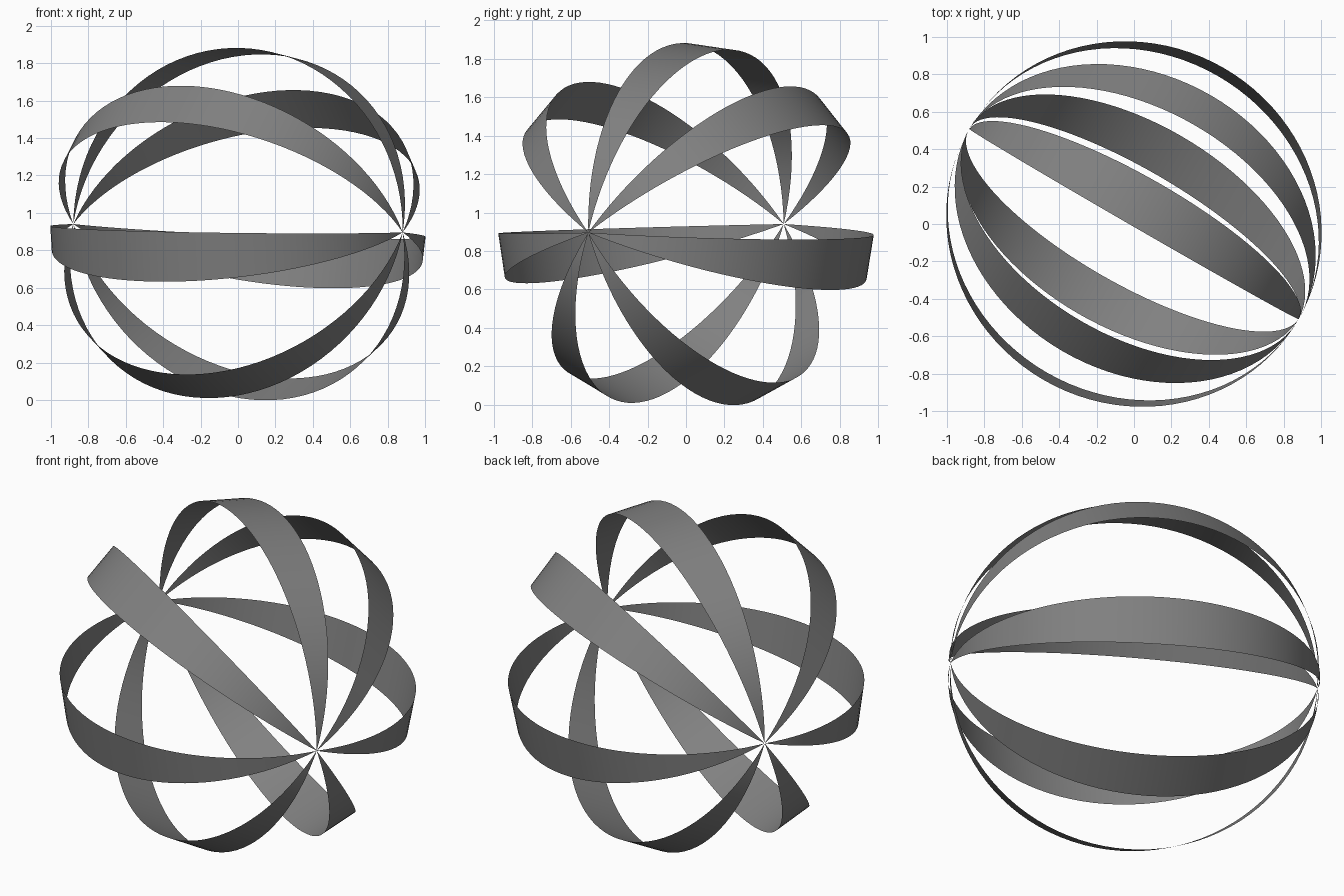
import bpy
from math import sin, cos, pi, radians
from mathutils import Vector

if "Cube" in bpy.data.objects:
    bpy.data.objects.remove(bpy.data.objects["Cube"])

HALF_LENGTH = 1.017    # centre to pole
RADIUS = 0.964         # centre to ribbon middle
CENTRE = Vector((0, 0, 0.918))
WIDTH = 16.2           # ribbon width in degrees
SPACING = 53.2         # from one ribbon to the next
FIRST = 82.7           # middle of the top ribbon
RINGS = 48

# Frame of the ball: long axis almost level, turned 30 degrees
axis = Vector((cos(radians(-30)), sin(radians(-30)), -0.022)).normalized()
side = Vector((0.5, 0.866, 0)).normalized()
up = axis.cross(side).normalized()

# Dark grey
dark = bpy.data.materials.new("dark_grey")
dark.diffuse_color = (0.22, 0.22, 0.22, 1)
dark.use_nodes = True
dark.node_tree.nodes["Principled BSDF"].inputs["Base Color"].default_value = dark.diffuse_color


def point(ring, degrees):
    t, p = pi * ring / RINGS, radians(degrees)
    return (CENTRE + axis * HALF_LENGTH * cos(t)
            + (side * cos(p) + up * sin(p)) * RADIUS * sin(t))


def ribbon(number, middle):
    """One slice of the ball from pole to pole."""
    a, b = middle - WIDTH / 2, middle + WIDTH / 2
    verts = [point(0, a)]
    for r in range(1, RINGS):
        verts += [point(r, a), point(r, b)]
    verts.append(point(RINGS, a))
    last = len(verts) - 1
    faces = [(0, 1, 2)]
    for r in range(RINGS - 2):
        i = 1 + 2 * r
        faces.append((i, i + 2, i + 3, i + 1))
    faces.append((last - 2, last, last - 1))
    mesh = bpy.data.meshes.new("ribbon")
    mesh.from_pydata(verts, [], faces)
    mesh.shade_smooth()
    mesh.materials.append(dark)
    # Face outwards
    mid = mesh.polygons[RINGS // 2]
    if mid.normal.dot(mid.center - CENTRE) < 0:
        mesh.flip_normals()
    obj = bpy.data.objects.new(f"ribbon_{number}", mesh)
    bpy.context.collection.objects.link(obj)


# Seven ribbons, with one narrower gap where the pattern closes
for n in range(7):
    ribbon(n + 1, FIRST + SPACING * n)
